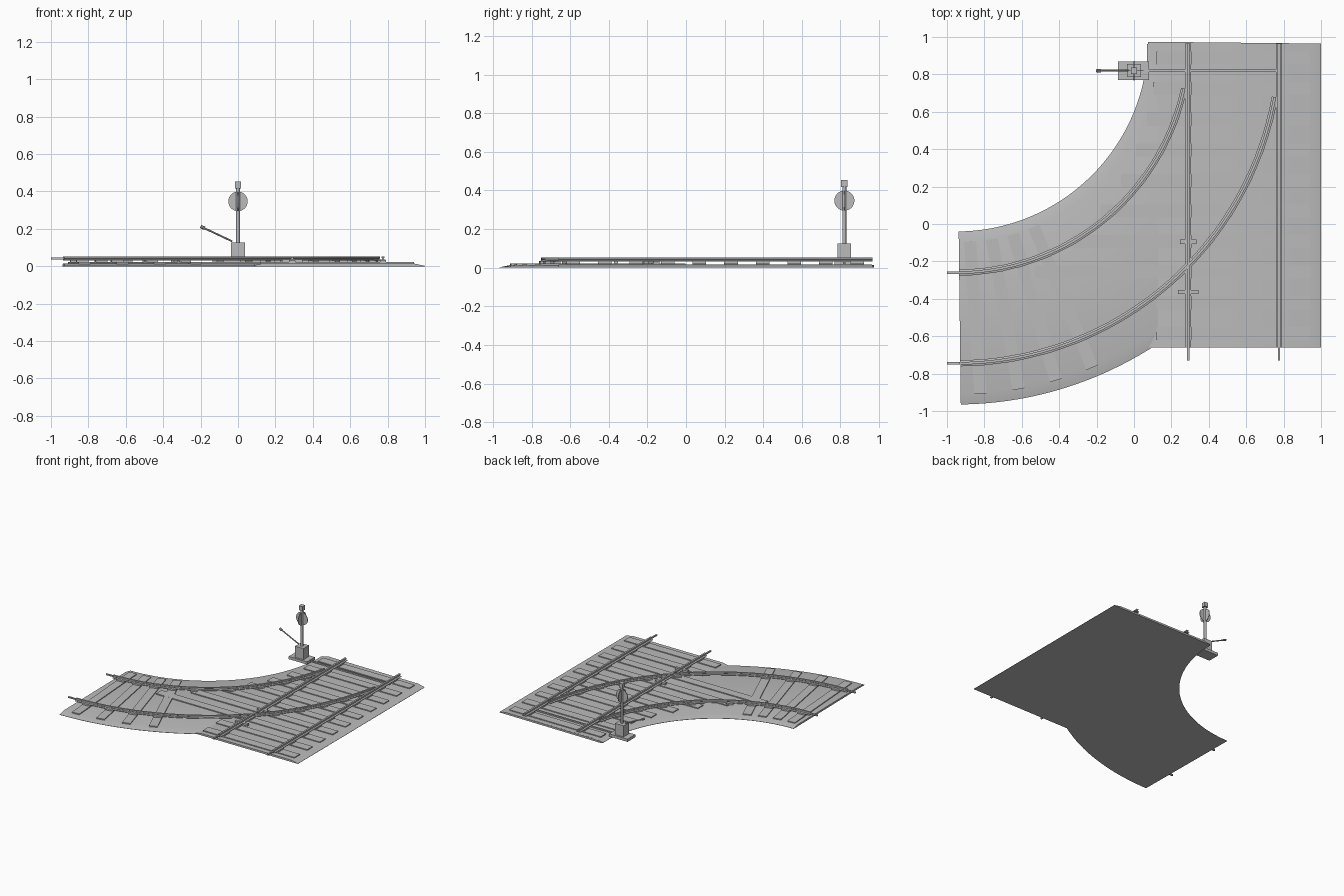
import bpy, math
from math import sin, cos, radians
from mathutils import Vector

cube = bpy.data.objects.get("Cube")
if cube:
    bpy.data.objects.remove(cube, do_unlink=True)

grey = bpy.data.materials.new("plain_grey")
grey.use_nodes = True
COLOUR = (0.5, 0.5, 0.5, 1)
grey.diffuse_color = COLOUR
grey.node_tree.nodes["Principled BSDF"].inputs["Base Color"].default_value = COLOUR

CX, CY = -0.95, 0.985           # centre of the curved track
R_IN, R_OUT = 1.245, 1.73       # curved rail radii
X_RAILS = (0.29, 0.775)         # straight rails


def mesh(name, verts, faces):
    me = bpy.data.meshes.new(name)
    me.from_pydata(verts, [], faces)
    me.materials.append(grey)
    ob = bpy.data.objects.new(name, me)
    bpy.context.collection.objects.link(ob)
    return ob


def box(name, centre, size, rot=(0, 0, 0)):
    bpy.ops.mesh.primitive_cube_add(size=1, location=centre, rotation=rot)
    ob = bpy.context.object
    ob.name, ob.scale = name, size
    ob.data.materials.append(grey)
    return ob


def rod(name, a, b, radius, sides=12):
    a, b = Vector(a), Vector(b)
    d = b - a
    bpy.ops.mesh.primitive_cylinder_add(vertices=sides, radius=radius, depth=d.length,
                                        location=(a + b) / 2, rotation=d.to_track_quat('Z', 'Y').to_euler())
    ob = bpy.context.object
    ob.name = name
    ob.data.materials.append(grey)
    smooth(ob)
    return ob


def smooth(ob, angle=35):
    bpy.ops.object.select_all(action='DESELECT')
    ob.select_set(True)
    bpy.context.view_layer.objects.active = ob
    bpy.ops.object.shade_smooth_by_angle(angle=radians(angle))


def on_curve(r, deg):
    t = radians(deg)
    return CX + r * sin(t), CY - r * cos(t)


def sweep(name, profile, stations):
    """Join copies of a closed profile (offset, height) along stations offset -> (x, y)."""
    n = len(profile)
    verts = [(*st(o), z) for st in stations for o, z in profile]
    faces = [(i * n + j, i * n + (j + 1) % n, (i + 1) * n + (j + 1) % n, (i + 1) * n + j)
             for i in range(len(stations) - 1) for j in range(n)]
    last = (len(stations) - 1) * n
    faces += [tuple(reversed(range(n))), tuple(range(last, last + n))]
    ob = mesh(name, verts, faces)
    bpy.ops.object.select_all(action='DESELECT')
    ob.select_set(True)
    bpy.context.view_layer.objects.active = ob
    bpy.ops.object.mode_set(mode='EDIT')
    bpy.ops.mesh.select_all(action='SELECT')
    bpy.ops.mesh.normals_make_consistent(inside=False)
    bpy.ops.object.mode_set(mode='OBJECT')
    smooth(ob)
    return ob


def straight(ys):
    return [lambda o, y=y: (o, y) for y in ys]


def arc(a, b, steps):
    return [lambda o, d=a + (b - a) * i / steps: on_curve(o, d) for i in range(steps + 1)]


def bed(lo, hi, top):
    return [(lo, 0), (hi, 0), (hi, 0.002), (hi - 0.06, top), (lo + 0.06, top), (lo, 0.002)]


def rail(c):
    half = [(0.016, 0.031), (0.016, 0.034), (0.004, 0.037), (0.004, 0.042), (0.007, 0.044), (0.007, 0.052)]
    return [(c + o, z) for o, z in half] + [(c - o, z) for o, z in reversed(half)]


# Ballast beds
sweep("straight_ballast", bed(0.07, 1.0, 0.015), straight((-0.66, 0.963)))
sweep("curved_ballast", bed(1.025, 1.95, 0.0145), arc(0.7, 89.4, 48))

# Straight and branching sleepers with rail chairs
lefts = (0.12, 0.105, 0.07, 0.01, -0.07, -0.18, -0.33, -0.53, 0.12, 0.12)
for i, left in enumerate(lefts):
    y = 0.887 - 0.1635 * i
    box("sleeper", ((left + 0.94) / 2, y, 0.0135), (0.94 - left, 0.07, 0.017))
    for x in X_RAILS:
        box("rail_chair", (x, y, 0.026), (0.034, 0.07, 0.012))
    for r in (R_IN, R_OUT):
        drop = CY - y
        if y > 0.7 or drop >= r:
            continue
        x = CX + math.sqrt(r * r - drop * drop)
        if x > left:
            box("rail_chair", (x, y, 0.026), (0.05, 0.034, 0.012), (0, 0, math.atan2(x - CX, drop)))

# Sleepers of the curved end
for i in range(4):
    deg = 3.9 + 6.2 * i
    box("curved_sleeper", (*on_curve(1.49, deg), 0.013), (0.065, 0.815, 0.017), (0, 0, radians(deg)))
    for r in (R_IN, R_OUT):
        box("rail_chair", (*on_curve(r, deg), 0.026), (0.065, 0.034, 0.012), (0, 0, radians(deg)))

# Rails with joint pins at the open ends
for x in X_RAILS:
    sweep("straight_rail", rail(x), straight((-0.66, 0.965)))
    box("joint_pin", (x, -0.69, 0.041), (0.012, 0.08, 0.01))
for r, end in ((R_IN, 77.9), (R_OUT, 79.8)):
    sweep("curved_rail", rail(r), arc(0.7, end, 48))
    box("joint_pin", (-0.965, CY - r, 0.041), (0.07, 0.012, 0.01))

# Crossing plates
box("crossing_plate", (0.29, -0.363, 0.029), (0.11, 0.022, 0.016))
box("crossing_plate", (0.29, -0.095, 0.029), (0.09, 0.022, 0.016))

# Switch rod below the rails
box("switch_rod", (0.43, 0.82, 0.025), (0.72, 0.012, 0.01))

# Switch stand: foot, housing, post, crossed discs, lantern
SY = 0.82
box("stand_foot", (-0.002, SY, 0.025), (0.165, 0.1, 0.022))
box("stand_housing", (0, SY, 0.08), (0.076, 0.07, 0.092))
rod("signal_post", (0, SY, 0.12), (0, SY, 0.42), 0.01)
rod("front_disc", (0, SY - 0.002, 0.347), (0, SY + 0.002, 0.347), 0.052, 32)
rod("side_disc", (-0.002, SY, 0.347), (0.002, SY, 0.347), 0.052, 32)
box("lantern", (0, SY, 0.435), (0.034, 0.034, 0.036))

# Throw lever
rod("throw_lever", (-0.03, SY, 0.133), (-0.185, SY, 0.206), 0.005, 8)
rod("lever_grip", (-0.178, SY, 0.203), (-0.2, SY, 0.213), 0.009, 8)
